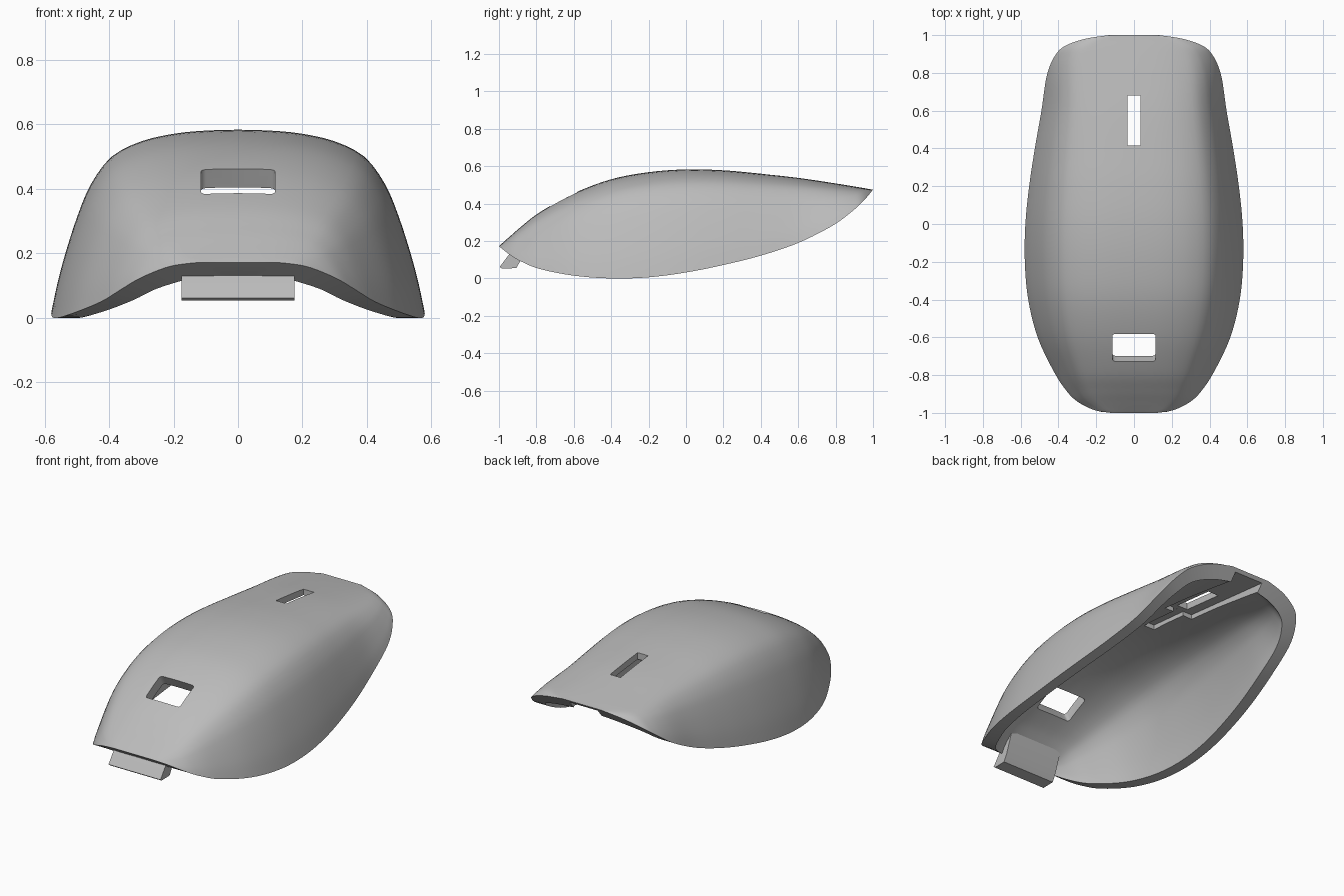
import bpy, bmesh
from math import sqrt

if "Cube" in bpy.data.objects:
    bpy.data.objects.remove(bpy.data.objects["Cube"])

grey = bpy.data.materials.new("plain grey")
grey.use_nodes = True
grey.diffuse_color = (0.5, 0.5, 0.5, 1)
grey.node_tree.nodes["Principled BSDF"].inputs["Base Color"].default_value = grey.diffuse_color

# Stations along the shell: y, half width, crown height, rim height
STATIONS = [
    (-1, .12, .172, .172), (-.985, .21, .186, .16), (-.94, .3, .226, .125),
    (-.88, .36, .278, .09), (-.78, .425, .355, .05), (-.6, .51, .455, .015),
    (-.4, .56, .53, 0), (-.2, .578, .568, .006), (0, .575, .583, .032),
    (.2, .555, .578, .072), (.4, .525, .56, .122), (.6, .49, .538, .19),
    (.78, .463, .511, .28), (.88, .425, .495, .352), (.94, .37, .485, .405),
    (.98, .26, .478, .45), (1, .13, .475, .475)]

# Half arch: share of half width, share of height
ARCH = [(1, 0), (.965, .17), (.92, .34), (.86, .53), (.79, .7), (.68, .85),
        (.52, .935), (.34, .978), (.17, .995), (0, 1)]
WALL = 0.065


def smooth_points(points, steps):
    """Catmull-Rom subdivision of a list of tuples."""
    padded = [points[0]] + list(points) + [points[-1]]
    result = []
    for a, b, c, d in zip(padded, padded[1:], padded[2:], padded[3:]):
        for k in range(steps):
            t = k / steps
            result.append(tuple(
                q + t * (r - p) / 2 + t * t * (2 * p - 5 * q + 4 * r - s) / 2
                + t ** 3 * (3 * q - p - 3 * r + s) / 2
                for p, q, r, s in zip(a, b, c, d)))
    return result + [tuple(points[-1])]


def at_y(rows, y):
    """Crown and rim height at a given y."""
    for a, b in zip(rows, rows[1:]):
        if y <= b[0]:
            f = (y - a[0]) / (b[0] - a[0])
            return [a[k] + f * (b[k] - a[k]) for k in (2, 3)]
    return list(rows[-1][2:])


def inner_row(rows, row):
    """Matching station of the hollow underside."""
    y = row[0] * 0.95
    crown, rim = at_y(rows, y)
    slope = (at_y(rows, y + .02)[0] - at_y(rows, y - .02)[0]) / .04
    crown -= WALL * sqrt(1 + slope * slope)
    return y, row[1] - WALL, max(crown, rim), rim


def finish(name, bm):
    bmesh.ops.recalc_face_normals(bm, faces=bm.faces)
    mesh = bpy.data.meshes.new(name)
    bm.to_mesh(mesh)
    bm.free()
    mesh.materials.append(grey)
    obj = bpy.data.objects.new(name, mesh)
    bpy.context.collection.objects.link(obj)
    return obj


def activate(obj):
    bpy.ops.object.select_all(action='DESELECT')
    obj.select_set(True)
    bpy.context.view_layer.objects.active = obj


def prism(name, outline, half_width, bevel=0):
    """Side outline (y, z) extruded across x."""
    bm = bmesh.new()
    base = bm.faces.new([bm.verts.new((-half_width, y, z)) for y, z in outline])
    out = bmesh.ops.extrude_face_region(bm, geom=[base])
    moved = [v for v in out["geom"] if isinstance(v, bmesh.types.BMVert)]
    bmesh.ops.translate(bm, verts=moved, vec=(2 * half_width, 0, 0))
    if bevel:
        bmesh.ops.bevel(bm, geom=bm.edges[:], offset=bevel, segments=3,
                        profile=0.5, affect='EDGES')
    return finish(name, bm)


def cut(target, cutter):
    cutter.hide_render = True
    mod = target.modifiers.new("cut", 'BOOLEAN')
    mod.operation = 'DIFFERENCE'
    mod.solver = 'EXACT'
    mod.object = cutter
    activate(target)
    bpy.ops.object.modifier_apply(modifier=mod.name)
    bpy.data.objects.remove(cutter)


# Hollow shell: outer and inner skins joined by the rim
rows = smooth_points(STATIONS, 5)
half = smooth_points(ARCH, 3)
arch = half + [(-x, z) for x, z in reversed(half[:-1])]
bm = bmesh.new()


def skin(stations):
    return [[bm.verts.new((w * x, y, rim + (crown - rim) * z)) for x, z in arch]
            for y, w, crown, rim in stations]


def border(grid):
    return (grid[0] + [r[-1] for r in grid[1:]] + grid[-1][-2::-1]
            + [r[0] for r in grid[-2:0:-1]])


outer, inner = skin(rows), skin([inner_row(rows, r) for r in rows])
for grid in (outer, inner):
    for r, s in zip(grid, grid[1:]):
        for k in range(len(arch) - 1):
            bm.faces.new((r[k], r[k + 1], s[k + 1], s[k]))
a, b = border(outer), border(inner)
for k in range(len(a)):
    bm.faces.new((a[k - 1], a[k], b[k], b[k - 1]))
shell = finish("shell", bm)

# Front window, cut square to the sloping surface
cut(shell, prism("window_cutter",
                 [(-.78, .49), (-.64, .21), (-.49, .285), (-.635, .56)], .115, .015))
# Rear slot, and the stepped groove beneath it
cut(shell, prism("slot_cutter", [(.415, .3), (.68, .3), (.68, .7), (.415, .7)], .035))
cut(shell, prism("wide_groove_cutter",
                 [(.38, .3), (1.1, .3), (1.1, .445), (.38, .522)], .095))
cut(shell, prism("narrow_groove_cutter",
                 [(.13, .3), (.4, .3), (.4, .52), (.13, .545)], .0355))

# Hooked tab under the front edge
tab = prism("front_tab", [(-.996, .062), (-.985, .053), (-.907, .055), (-.885, .095),
                          (-.84, .22), (-.86, .23), (-.945, .13)], .175)

for obj in (shell, tab):
    activate(obj)
    bpy.ops.object.shade_smooth_by_angle(angle=0.6)
